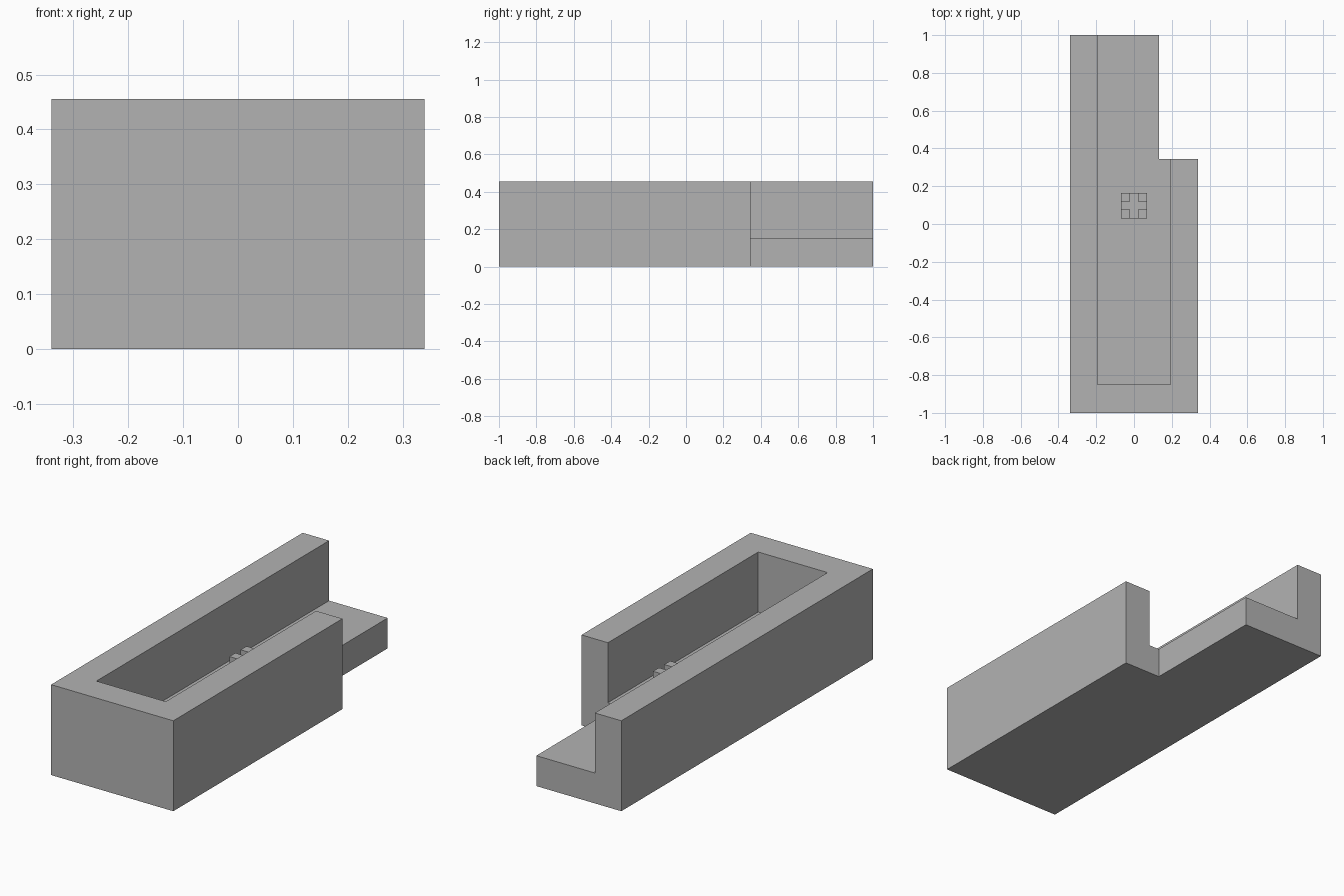
import bpy

cube = bpy.data.objects.get("Cube")
if cube:
    bpy.data.objects.remove(cube, do_unlink=True)

# Single matte grey
grey = bpy.data.materials.new("light_grey")
grey.use_nodes = True
colour = (0.45, 0.45, 0.45, 1)
grey.diffuse_color = colour
grey.node_tree.nodes["Principled BSDF"].inputs["Base Color"].default_value = colour


def box(name, low, high):
    """Axis-aligned box between two corners."""
    centre = [(a + b) / 2 for a, b in zip(low, high)]
    bpy.ops.mesh.primitive_cube_add(size=1, location=centre)
    obj = bpy.context.object
    obj.name = name
    obj.scale = [b - a for a, b in zip(low, high)]
    bpy.ops.object.transform_apply(location=True, rotation=False, scale=True)
    obj.data.materials.append(grey)
    return obj


def cut(target, low, high):
    """Subtract a box from the target, then discard the cutter."""
    cutter = box("cutter", low, high)
    cutter.hide_render = True
    mod = target.modifiers.new("cut", "BOOLEAN")
    mod.operation = "DIFFERENCE"
    mod.solver = "EXACT"
    mod.object = cutter
    bpy.context.view_layer.objects.active = target
    bpy.ops.object.modifier_apply(modifier=mod.name)
    bpy.data.objects.remove(cutter, do_unlink=True)


W, H, FLOOR = 0.34, 0.455, 0.153
INNER, STEP = 0.193, 0.345

# Open-ended trough with one shortened side wall
trough = box("trough", (-W, -1, 0), (W, 1, H))
cut(trough, (-INNER, -0.85, FLOOR), (INNER, 2, 1))
cut(trough, (0, STEP, FLOOR), (1, 2, 1))
cut(trough, (0.133, STEP, -1), (1, 2, 1))

# Square stem with a cross-shaped slot in its top
S, SLOT, Y = 0.068, 0.021, 0.097
stem = box("slotted_stem", (-S, Y - S, FLOOR), (S, Y + S, 0.276))
cut(stem, (-SLOT, Y - 0.2, 0.215), (SLOT, Y + 0.2, 1))
cut(stem, (-0.2, Y - SLOT, 0.215), (0.2, Y + SLOT, 1))
